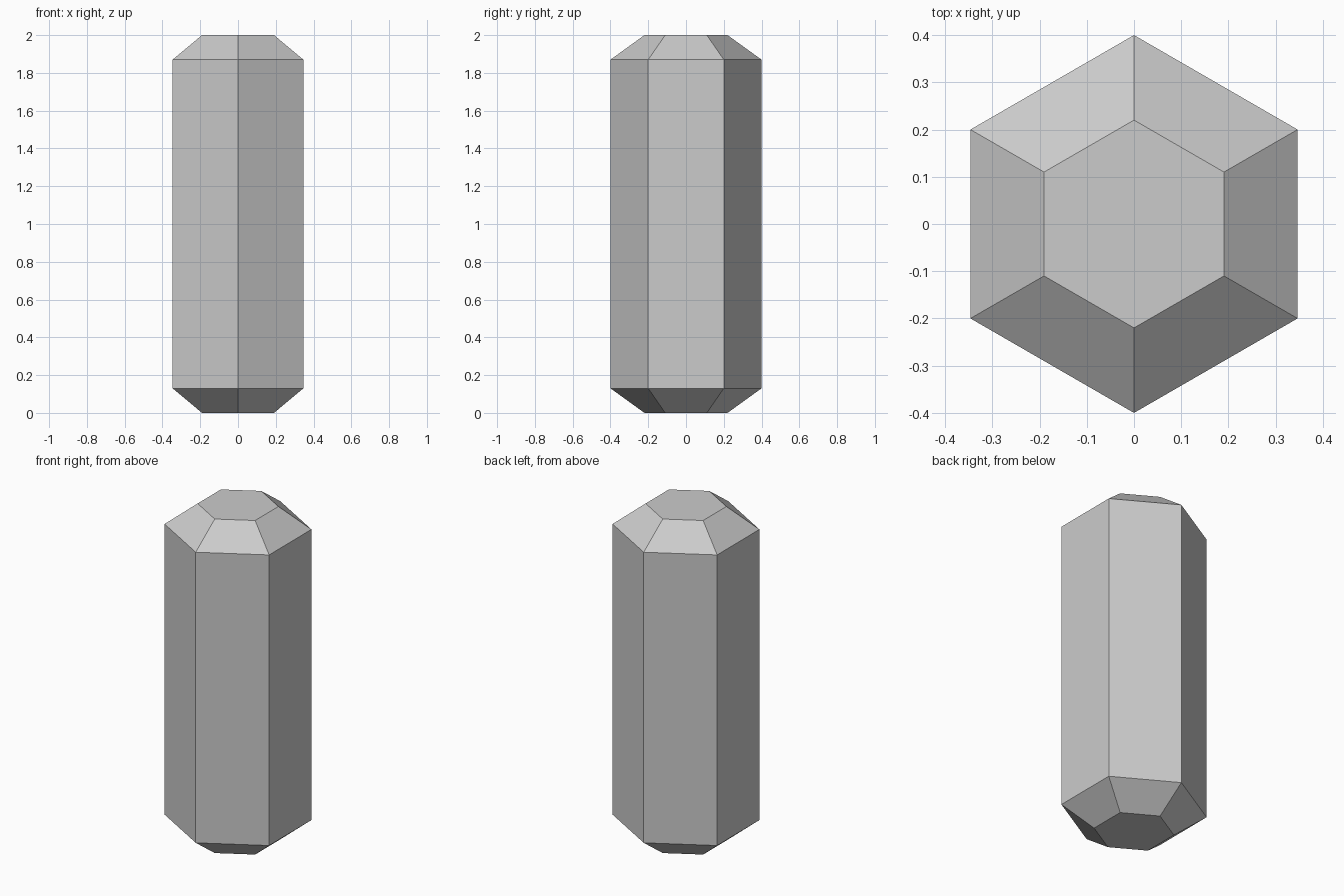
import bpy, bmesh
from math import cos, sin, pi

if "Cube" in bpy.data.objects:
    bpy.data.objects.remove(bpy.data.objects["Cube"], do_unlink=True)

SIDES = 6
PROFILE = [(0.22, 0.0), (0.4, 0.13), (0.4, 1.87), (0.22, 2.0)]  # radius, height

# Plain grey surface
grey = bpy.data.materials.new("light_grey")
grey.use_nodes = True
colour = (0.6, 0.6, 0.6, 1)
grey.diffuse_color = colour
grey.node_tree.nodes["Principled BSDF"].inputs["Base Color"].default_value = colour

# Hexagonal prism with tapered ends, corners pointing front and back
bm = bmesh.new()
rings = []
for radius, height in PROFILE:
    angles = [pi / 2 + 2 * pi * i / SIDES for i in range(SIDES)]
    rings.append([bm.verts.new((radius * cos(a), radius * sin(a), height)) for a in angles])
for low, high in zip(rings, rings[1:]):
    for i in range(SIDES):
        j = (i + 1) % SIDES
        bm.faces.new((low[i], low[j], high[j], high[i]))

# Flat end caps
bm.faces.new(rings[0][::-1])
bm.faces.new(rings[-1])

mesh = bpy.data.meshes.new("hexagonal_crystal")
bm.to_mesh(mesh)
bm.free()
mesh.materials.append(grey)
crystal = bpy.data.objects.new("hexagonal_crystal", mesh)
bpy.context.collection.objects.link(crystal)
